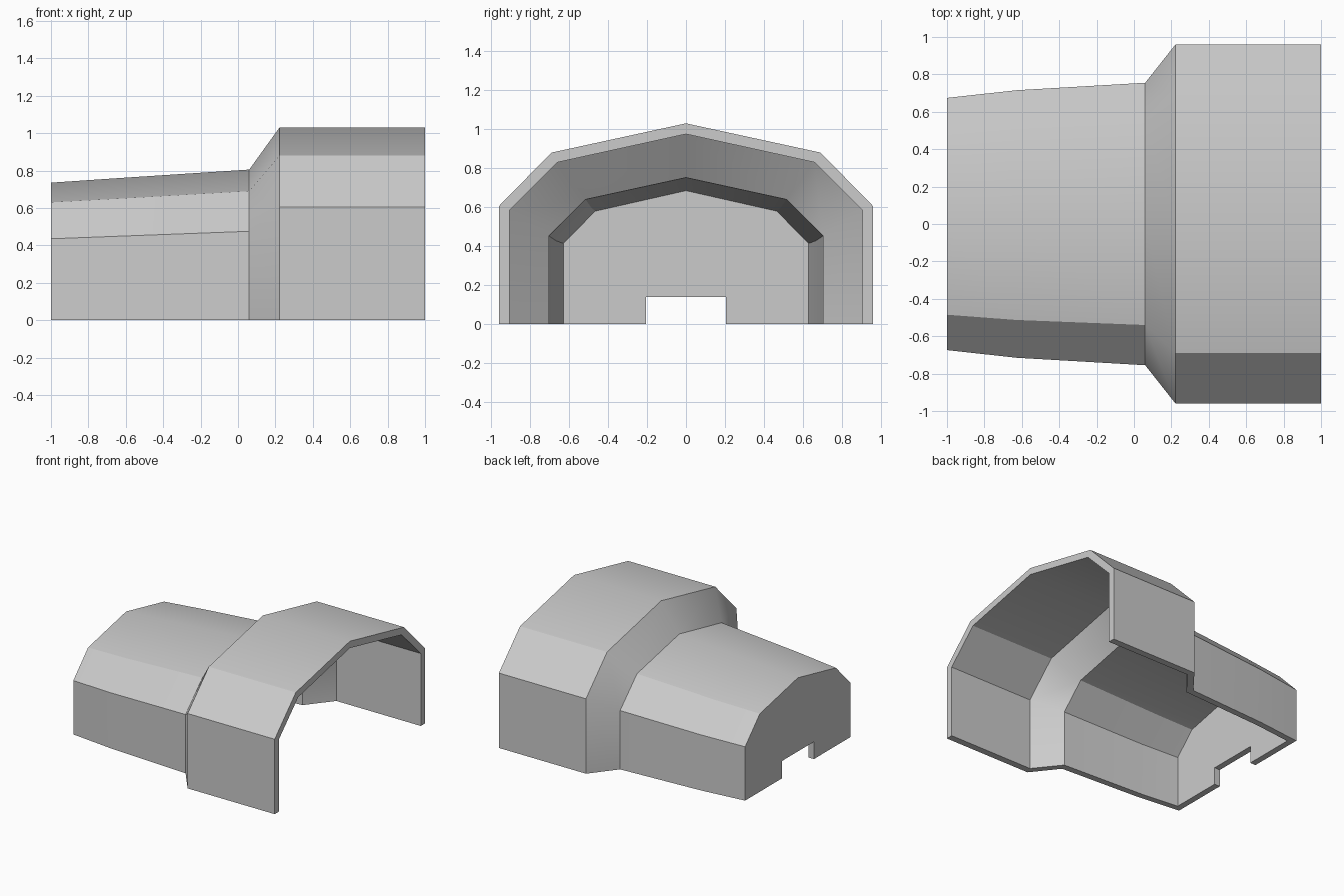
import bpy
import bmesh
import math

cube = bpy.data.objects.get("Cube")
if cube:
    bpy.data.objects.remove(cube, do_unlink=True)

grey = bpy.data.materials.new("plain grey")
grey.use_nodes = True
colour = (0.6, 0.6, 0.6, 1)
grey.diffuse_color = colour
grey.node_tree.nodes["Principled BSDF"].inputs["Base Color"].default_value = colour

# Cross-sections: x, half width, wall height, shoulder half width, shoulder height, ridge
OUTER = [
    (1.0, 0.96, 0.605, 0.69, 0.88, 1.03),
    (0.222, 0.96, 0.605, 0.69, 0.88, 1.03),
    (0.06, 0.755, 0.475, 0.54, 0.69, 0.805),
    (-0.63, 0.715, 0.449, 0.513, 0.65, 0.76),
    (-1.0, 0.674, 0.435, 0.485, 0.63, 0.735),
]
INNER = [
    (1.0, 0.905, 0.585, 0.66, 0.83, 0.975),
    (0.245, 0.905, 0.585, 0.66, 0.83, 0.975),
    (0.083, 0.703, 0.453, 0.515, 0.64, 0.752),
    (-0.63, 0.664, 0.427, 0.487, 0.6, 0.707),
    (-0.95, 0.629, 0.415, 0.465, 0.58, 0.685),
]
NOTCH_WIDTH, NOTCH_HEIGHT = 0.205, 0.14

bm = bmesh.new()


def ring(x, width, wall, shoulder, eave, ridge):
    half = [(-width, 0), (-width, wall), (-shoulder, eave)]
    points = half + [(0, ridge)] + [(-y, z) for y, z in reversed(half)]
    return [bm.verts.new((x, y, z)) for y, z in points]


def bridge(a, b):
    for i in range(len(a) - 1):
        bm.faces.new((a[i], a[i + 1], b[i + 1], b[i]))


def end_wall(arch):
    x = arch[0].co.x
    w, h = NOTCH_WIDTH, NOTCH_HEIGHT
    notch = [bm.verts.new((x, y, z)) for y, z in ((w, 0), (w, h), (-w, h), (-w, 0))]
    bm.faces.new(arch + notch)
    return [arch[-1]] + notch + [arch[0]]


# Outer and inner skins
outer = [ring(*s) for s in OUTER]
inner = [ring(*s) for s in INNER]
for skin in (outer, inner):
    for a, b in zip(skin, skin[1:]):
        bridge(a, b)

# Rim of the open end and the lower edges of the side walls
bridge(outer[0], inner[0])
for side in (0, -1):
    bridge([r[side] for r in outer], [r[side] for r in inner])

# Closed end with its notch
bridge(end_wall(outer[-1]), end_wall(inner[-1]))

bmesh.ops.recalc_face_normals(bm, faces=bm.faces[:])
mesh = bpy.data.meshes.new("arched_cover")
bm.to_mesh(mesh)
bm.free()
mesh.materials.append(grey)
cover = bpy.data.objects.new("arched_cover", mesh)
bpy.context.collection.objects.link(cover)

# Soft ridge, crisp shoulders and corners
bpy.ops.object.select_all(action="DESELECT")
cover.select_set(True)
bpy.context.view_layer.objects.active = cover
bpy.ops.object.shade_smooth_by_angle(angle=math.radians(30))
